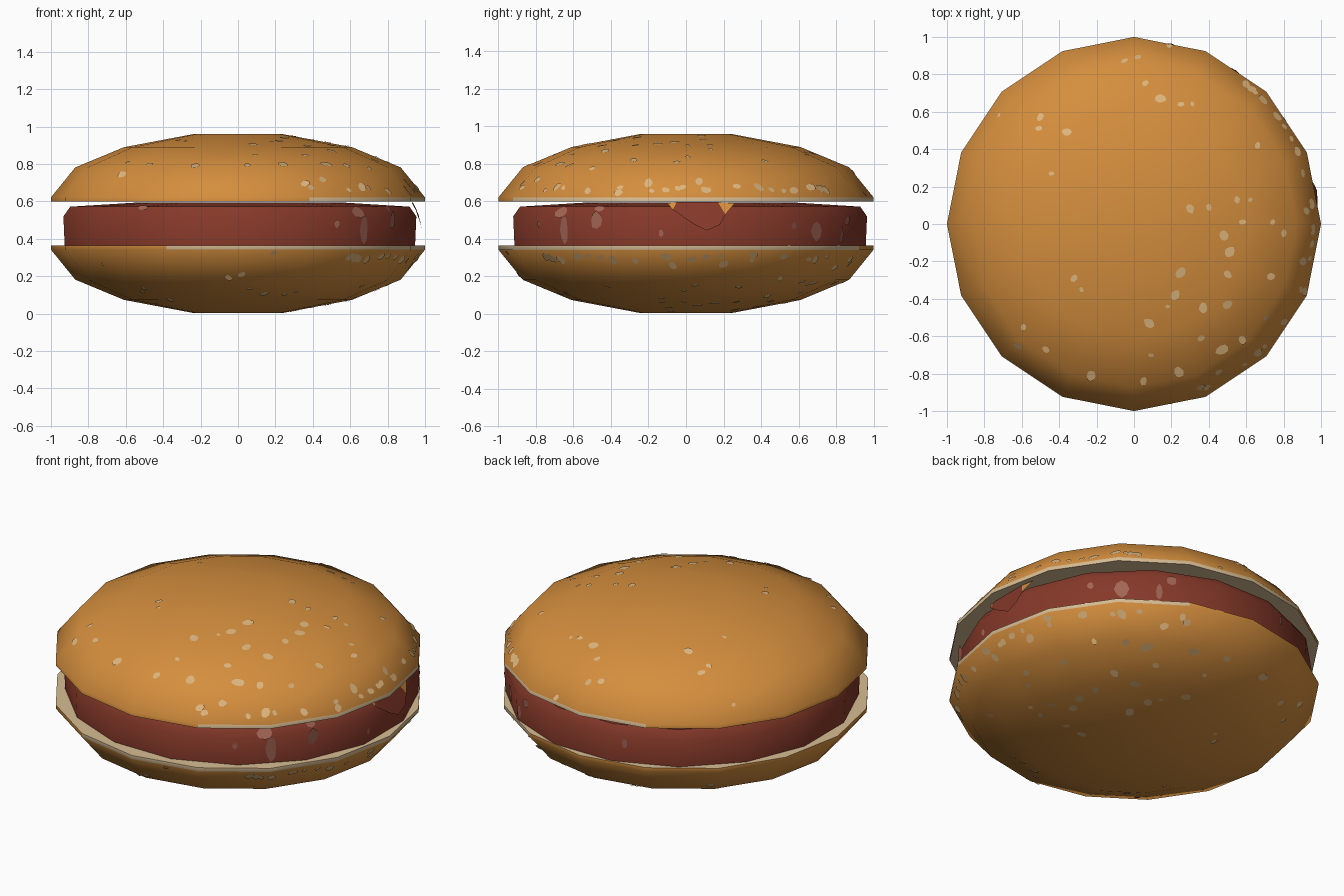
import bpy, bmesh, math, random
from mathutils import Vector, Matrix
from mathutils.bvhtree import BVHTree

if "Cube" in bpy.data.objects:
    bpy.data.objects.remove(bpy.data.objects["Cube"])

random.seed(4)


def material(name, rgb):
    m = bpy.data.materials.new(name)
    m.diffuse_color = (*rgb, 1)
    m.use_nodes = True
    m.node_tree.nodes["Principled BSDF"].inputs["Base Color"].default_value = m.diffuse_color
    return m


CRUST = material("golden crust", (0.66, 0.27, 0.047))
CREAM = material("cream crumb", (0.68, 0.50, 0.29))
SEED = material("sesame", (0.74, 0.47, 0.21))
MEAT = material("red brown meat", (0.235, 0.04, 0.022))
SPOT = material("pale meat spot", (0.36, 0.13, 0.09))


def finish(name, bm, mats, angle=40):
    me = bpy.data.meshes.new(name)
    bm.to_mesh(me)
    bm.free()
    for m in mats:
        me.materials.append(m)
    ob = bpy.data.objects.new(name, me)
    bpy.context.collection.objects.link(ob)
    bpy.ops.object.select_all(action='DESELECT')
    ob.select_set(True)
    bpy.context.view_layer.objects.active = ob
    bpy.ops.object.shade_smooth_by_angle(angle=math.radians(angle))
    return ob


def lathe(profile, turn=0.0, sides=16):
    """Spin a (radius, height) profile into a closed faceted solid."""
    bm = bmesh.new()
    rings = []
    for r, z in profile:
        rings.append([bm.verts.new((r * math.cos(a), r * math.sin(a), z))
                      for a in (turn + 2 * math.pi * i / sides for i in range(sides))])
    for lo, hi in zip(rings, rings[1:]):
        for i in range(sides):
            j = (i + 1) % sides
            bm.faces.new((lo[i], lo[j], hi[j], hi[i]))
    bm.faces.new(rings[0])
    bm.faces.new(rings[-1])
    bmesh.ops.recalc_face_normals(bm, faces=bm.faces)
    return bm


def add_blob(bm, hit, normal, w, h, spin):
    """Small thin irregular patch lying on a surface."""
    rot = normal.to_track_quat('Z', 'Y').to_matrix()
    ring = []
    for i in range(8):
        a = math.tau * i / 8
        k = random.uniform(0.85, 1.1)
        p = Matrix.Rotation(spin, 3, 'Z') @ Vector((w * k * math.cos(a), h * k * math.sin(a), 0))
        ring.append(bm.verts.new(hit + normal * 0.004 + rot @ p))
    bm.faces.new(ring)


# buns: the lower one is the upper one flipped over the x axis
MID = 0.482
profile = [(1.0, 0.60), (1.0, 0.622), (0.87, 0.782), (0.61, 0.89), (0.24, 0.96)]
seeds = [(-.05, .87, .02), (.02, .89, .02), (.19, .95, .018), (.06, .75, .018), (.14, .67, .028),
         (.25, .64, .018), (.31, .64, .014), (-.50, .57, .022), (-.36, .49, .026), (-.51, .51, .018),
         (-.72, .58, .012), (-.44, .27, .014), (.66, .42, .018), (.30, .08, .024), (.40, .09, .018),
         (.55, .13, .018), (.62, .13, .014), (.58, .01, .018), (.74, .01, .016), (.48, -.06, .028),
         (.51, -.15, .03), (.25, -.26, .03), (.50, -.27, .022), (-.32, -.29, .02), (-.28, -.35, .014),
         (.22, -.38, .028), (.37, -.45, .028), (.50, -.43, .026), (.08, -.53, .028), (.18, -.44, .012),
         (.47, -.67, .034), (.58, -.62, .024), (.36, -.61, .02), (-.59, -.55, .018), (-.47, -.67, .022),
         (-.62, -.65, .024), (.24, -.79, .03), (.36, -.87, .024), (.45, -.79, .022), (-.23, -.81, .028),
         (.05, -.84, .022), (.66, -.75, .028), (.09, -.70, .014), (.73, -.28, .022), (.90, -.20, .028),
         (.91, -.36, .024), (.80, -.05, .02), (.92, .07, .024), (.90, .27, .02), (.70, -.50, .016)]
# extra flecks along the rim
for i in range(22):
    a = math.radians(random.uniform(-75, 60))
    seeds.append((0.955 * math.cos(a), 0.955 * math.sin(a), random.uniform(0.014, 0.03)))


def bun(label, flip):
    bm = lathe(profile)
    for f in bm.faces:
        c = f.calc_center_median()
        ang = math.degrees(math.atan2(c.y, c.x))
        rim = c.z < 0.615 and -68 < ang < 120
        f.material_index = 1 if f.normal.z < -0.9 or rim else 0
    tree = BVHTree.FromBMesh(bm)
    sb = bmesh.new()
    for x, y, s in seeds:
        hit, n, _, _ = tree.ray_cast(Vector((x, y, 2)), Vector((0, 0, -1)))
        if hit:
            add_blob(sb, hit, n, s * 1.1, s * 0.85, random.uniform(0, 3))
    if flip:
        spin = Matrix.Rotation(math.pi, 3, 'X')
        for b in (bm, sb):
            bmesh.ops.rotate(b, verts=b.verts, cent=(0, 0, MID), matrix=spin)
    # drop onto the ground plane
            bmesh.ops.translate(b, verts=b.verts, vec=(0, 0, -2 * MID + 0.96 + 0.004))
    finish(label + "_bun", bm, [CRUST, CREAM])
    finish(label + "_bun_seeds", sb, [SEED])


bun("top", False)
bun("bottom", True)

# patty
bm = lathe([(0.955, 0.362), (0.962, 0.52), (0.925, 0.572), (0.55, 0.595)], math.pi / 16)
bmesh.ops.translate(bm, verts=bm.verts, vec=(0.01, 0.022, 0))
tree = BVHTree.FromBMesh(bm)
finish("patty", bm, [MEAT])

# pale spots on the patty edge: angle, height, half width, half height
sb = bmesh.new()
for ang, z, w, h in [(-46, .54, .045, .035), (-44, .45, .03, .075), (-30, .50, .035, .05),
                     (-30, .56, .03, .02), (-56, .48, .015, .02), (-8, .43, .012, .02),
                     (46, .44, .04, .05), (58, .42, .02, .05), (36, .47, .02, .02),
                     (62, .50, .03, .03), (105, .48, .015, .03), (-124, .565, .04, .015)]:
    d = Vector((math.cos(math.radians(ang)), math.sin(math.radians(ang)), 0))
    hit, n, _, _ = tree.ray_cast(d * 2 + Vector((0, 0, z)), -d)
    if hit:
        add_blob(sb, hit, n, w, h, 0)
finish("patty_spots", sb, [SPOT])

# drooping slice corner on the right side: meat coloured with golden tips
bm = bmesh.new()
pts = [(.93, -.10, .59), (.955, -.07, .555), (.978, .04, .48), (.982, .11, .445),
       (.978, .18, .475), (.965, .21, .53), (.93, .26, .59)]
v = [bm.verts.new(p) for p in pts]
top = [bm.verts.new((.935, y, .597)) for y in (-.05, .17)]
for idx, m in (((v[0], v[1], top[0]), 1), ((v[1], v[2], v[3], v[4], v[5], top[1], top[0]), 0),
               ((v[5], v[6], top[1]), 1)):
    bm.faces.new(idx).material_index = m
finish("slice_corner", bm, [MEAT, CRUST])
